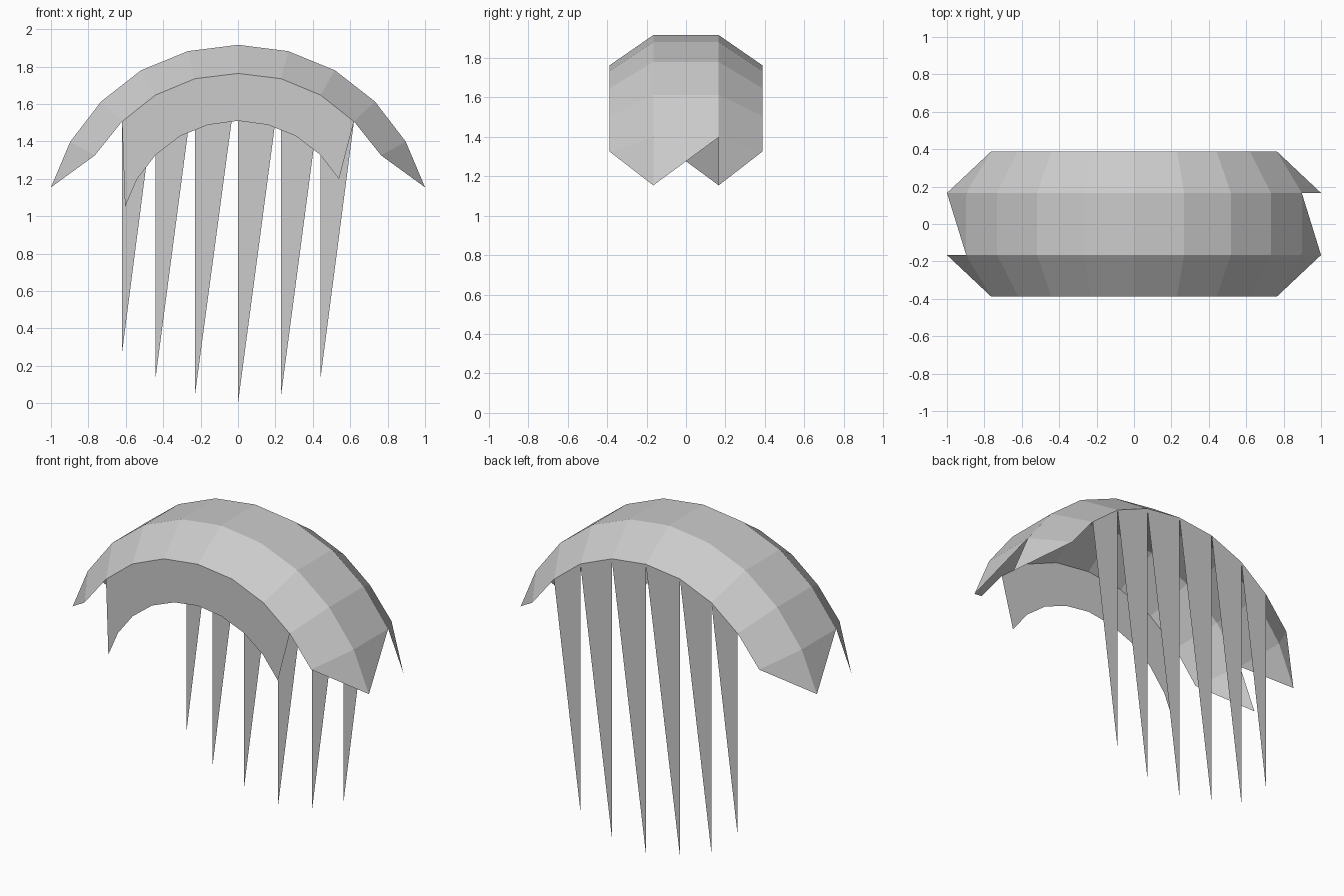
import bpy, bmesh

if "Cube" in bpy.data.objects:
    bpy.data.objects.remove(bpy.data.objects["Cube"])

INNER, OUTER = 0.166, 0.387      # y of crown edges and rim edges

# half profiles (x, z) from the centre outwards
crown_half = [(0, 1.916), (0.268, 1.882), (0.518, 1.78), (0.732, 1.613), (0.897, 1.398), (1.0, 1.154)]
rim_half = [(0, 1.763), (0.23, 1.735), (0.442, 1.647), (0.62, 1.506), (0.765, 1.325)]


def mirrored(half):
    return [(-x, z) for x, z in reversed(half[1:])] + half


def at_y(profile, y):
    return [(x, y, z) for x, z in profile]


def build(name, faces):
    """Make one object from a list of polygons given as points."""
    bm = bmesh.new()
    for pts in faces:
        bm.faces.new([bm.verts.new(p) for p in pts])
    bmesh.ops.remove_doubles(bm, verts=bm.verts, dist=1e-4)
    bmesh.ops.recalc_face_normals(bm, faces=bm.faces)
    if sum(f.normal.z for f in bm.faces) < 0:
        bmesh.ops.reverse_faces(bm, faces=bm.faces)
    me = bpy.data.meshes.new(name)
    bm.to_mesh(me)
    bm.free()
    ob = bpy.data.objects.new(name, me)
    bpy.context.collection.objects.link(ob)
    return ob


def strip(a, b):
    return [(a[i], a[i + 1], b[i + 1], b[i]) for i in range(len(a) - 1)]


crown, rim = mirrored(crown_half), mirrored(rim_half)

# arched roof: flat crown, ending in one slanted triangle on each side
front, back = at_y(crown, -INNER), at_y(crown, INNER)
roof = strip(front[1:-1], back[1:-1])
roof += [(front[-1], back[-2], front[-2]), (back[0], front[1], back[1])]

# sloping shoulders, with pointed corner triangles
for s, edge in ((-1, front), (1, back)):
    low = at_y(rim, s * OUTER)
    roof += strip(edge[1:-1], low)
    roof += [(edge[0], edge[1], low[0]), (edge[-1], low[-1], edge[-2])]
build("arched_roof", roof)

# front flap hanging from the rim, with a lopsided lower arch
top = at_y(rim[1:-1], -OUTER)
lower_half = [(0, 1.51), (0.16, 1.488), (0.31, 1.428), (0.44, 1.328), (0.54, 1.198)]
lower = at_y([(-0.604, 1.05)] + mirrored(lower_half), -OUTER)
build("front_flap", [top + lower[::-1]])

# long thin triangular spikes hanging from the back rim
spine = rim[1:-1]
tips = [0.27, 0.125, 0.045, 0.0, 0.04, 0.14]
spikes = []
for (x, z), (nx, nz), tip in zip(spine, spine[1:], tips):
    spikes.append(((x, OUTER, z), (nx, OUTER, nz), (x, OUTER, tip)))
build("back_spikes", spikes)
